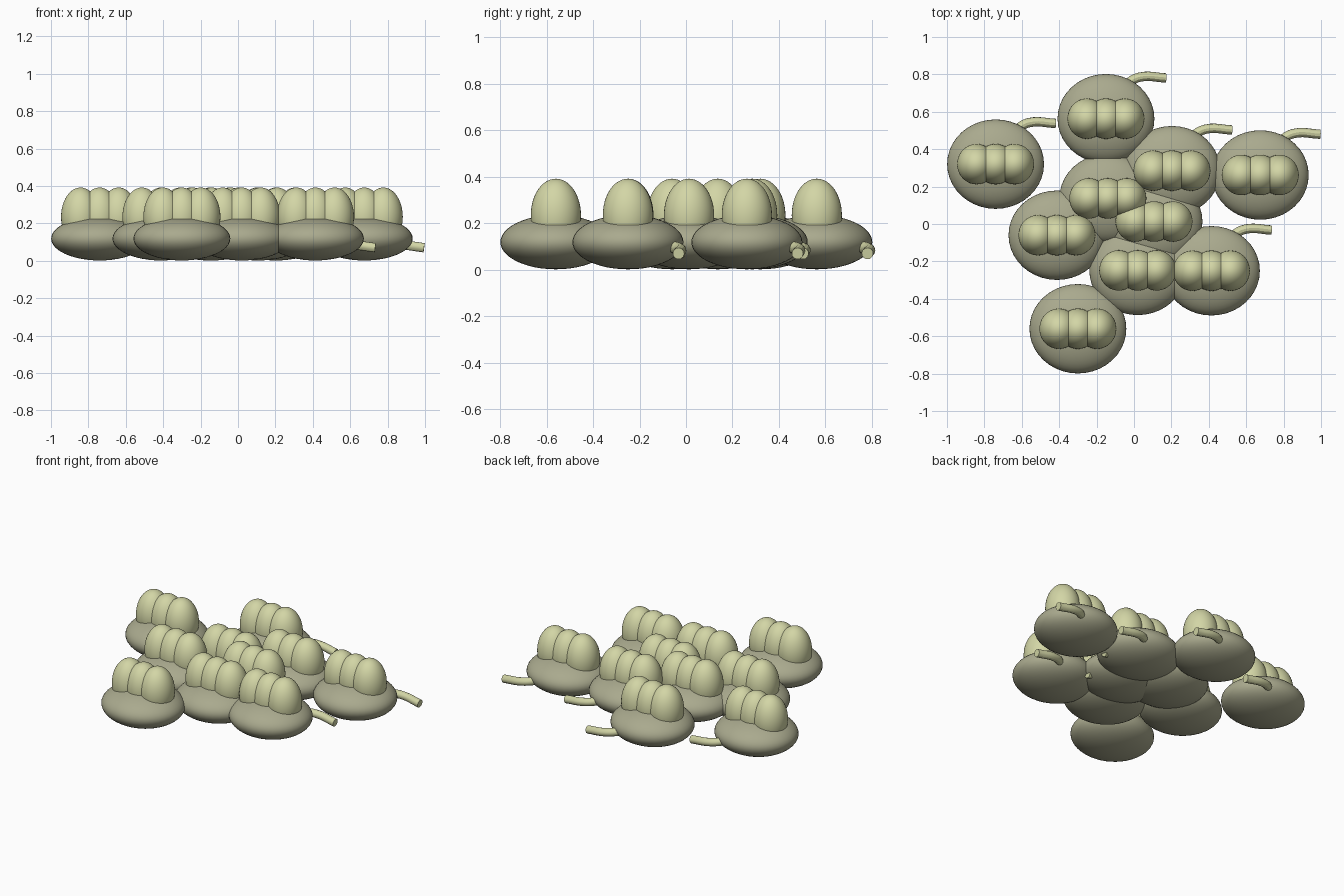
import bpy

if "Cube" in bpy.data.objects:
    bpy.data.objects.remove(bpy.data.objects["Cube"])

CENTRES = [(-0.74, 0.32), (-0.15, 0.563), (0.203, 0.285), (0.675, 0.262), (-0.14, 0.137),
           (0.107, 0.013), (-0.412, -0.06), (0.02, -0.248), (0.414, -0.25), (-0.30, -0.56)]


def material(name, rgb):
    m = bpy.data.materials.new(name)
    m.diffuse_color = (*rgb, 1)
    m.use_nodes = True
    m.node_tree.nodes["Principled BSDF"].inputs["Base Color"].default_value = m.diffuse_color
    return m


olive = material("dull olive", (0.40, 0.40, 0.27))
cream = material("pale yellow green", (0.65, 0.67, 0.38))


def ellipsoid(name, loc, radii, mat):
    bpy.ops.mesh.primitive_uv_sphere_add(segments=40, ring_count=24, radius=1, location=loc)
    ob = bpy.context.object
    ob.name = name
    ob.scale = radii
    bpy.ops.object.transform_apply(location=False, rotation=False, scale=True)
    bpy.ops.object.shade_smooth()
    ob.data.materials.append(mat)
    return ob


def stem(name, cx, cy):
    # Bent tube leaving the back right of the base and drooping slightly
    points = [(0.07, 0.12, 0.10), (0.12, 0.19, 0.098), (0.18, 0.222, 0.09), (0.32, 0.218, 0.07)]
    cu = bpy.data.curves.new(name, 'CURVE')
    cu.dimensions = '3D'
    cu.bevel_depth = 0.025
    cu.bevel_resolution = 4
    cu.use_fill_caps = True
    cu.resolution_u = 6
    sp = cu.splines.new('BEZIER')
    sp.bezier_points.add(len(points) - 1)
    for bp, (x, y, z) in zip(sp.bezier_points, points):
        bp.co = (x, y, z)
        bp.handle_left_type = bp.handle_right_type = 'AUTO'
    ob = bpy.data.objects.new(name, cu)
    ob.location = (cx, cy, 0)
    bpy.context.collection.objects.link(ob)
    bpy.ops.object.select_all(action='DESELECT')
    ob.select_set(True)
    bpy.context.view_layer.objects.active = ob
    bpy.ops.object.convert(target='MESH')
    ob = bpy.context.object
    ob.name = name
    bpy.ops.object.shade_smooth_by_angle()
    ob.data.materials.append(cream)


for i, (cx, cy) in enumerate(CENTRES, 1):
    # Flattened base
    ellipsoid(f"base_{i}", (cx, cy, 0.119), (0.259, 0.239, 0.117), olive)
    # Row of three overlapping domes
    for j in (-1, 0, 1):
        ellipsoid(f"dome_{i}_{j + 2}", (cx + 0.102 * j, cy, 0.235), (0.104, 0.108, 0.157), cream)
    stem(f"stem_{i}", cx, cy)
